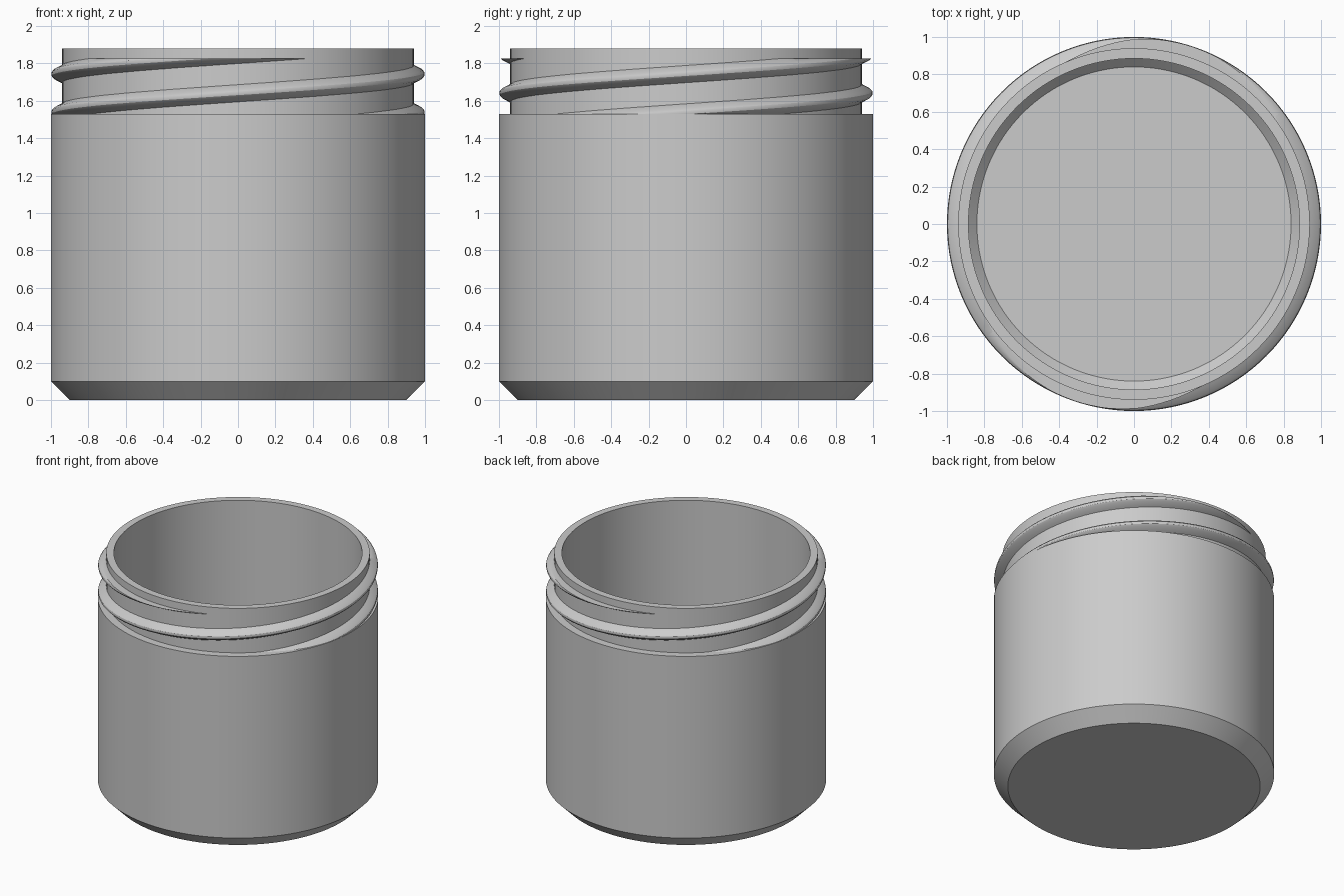
import bpy, bmesh, math

cube = bpy.data.objects.get("Cube")
if cube:
    bpy.data.objects.remove(cube, do_unlink=True)

SEGMENTS = 128
SHOULDER, THREAD_TOP = 1.53, 1.825
NECK_RADIUS = 0.94

grey = bpy.data.materials.new("plain grey")
grey.use_nodes = True
colour = (0.6, 0.6, 0.6, 1)
grey.diffuse_color = colour
grey.node_tree.nodes["Principled BSDF"].inputs["Base Color"].default_value = colour


def finish(bm, name):
    """Turn the bmesh into a smooth-shaded object with crisp edges."""
    bmesh.ops.recalc_face_normals(bm, faces=bm.faces)
    mesh = bpy.data.meshes.new(name)
    bm.to_mesh(mesh)
    bm.free()
    mesh.materials.append(grey)
    obj = bpy.data.objects.new(name, mesh)
    bpy.context.collection.objects.link(obj)
    bpy.ops.object.select_all(action='DESELECT')
    obj.select_set(True)
    bpy.context.view_layer.objects.active = obj
    bpy.ops.object.shade_smooth_by_angle(angle=math.radians(30))
    return obj


def ring(bm, radius, z):
    return [bm.verts.new((radius * math.cos(a), radius * math.sin(a), z))
            for a in (math.tau * i / SEGMENTS for i in range(SEGMENTS))]


def bridge(bm, first, second):
    n = len(first)
    for i in range(n):
        j = (i + 1) % n
        bm.faces.new((first[i], first[j], second[j], second[i]))


# Jar: underside, chamfer, wall, shoulder, neck, rim, hollow and floor
profile = [(0.9, 0), (1, 0.1), (1, SHOULDER), (NECK_RADIUS, SHOULDER),
           (NECK_RADIUS, 1.88), (0.885, 1.88), (0.885, 0.145), (0.84, 0.1)]
bm = bmesh.new()
rings = [ring(bm, r, z) for r, z in profile]
for low, high in zip(rings, rings[1:]):
    bridge(bm, low, high)
bm.faces.new(rings[0])
bm.faces.new(rings[-1])
finish(bm, "jar")

# Thread: two matching helical ridges, trimmed flat at the top and the shoulder
LEAD = 0.41
ridge = [(0.925, -0.055), (0.95, -0.04), (0.985, -0.022), (0.996, -0.01),
         (0.998, 0), (0.996, 0.01), (0.985, 0.022), (0.95, 0.04), (0.925, 0.055)]


def thread(name, start):
    bm = bmesh.new()
    sections = []
    for i in range(SEGMENTS + 1):
        t = i / SEGMENTS
        a = start + math.tau * t
        z = 1.4775 + LEAD * t
        sections.append([bm.verts.new((r * math.cos(a), r * math.sin(a), z + h))
                         for r, h in ridge])
    for first, second in zip(sections, sections[1:]):
        bridge(bm, first, second)
    bm.faces.new(sections[0])
    bm.faces.new(sections[-1])
    for height, direction in ((THREAD_TOP, 1), (SHOULDER - 0.01, -1)):
        bmesh.ops.bisect_plane(bm, geom=bm.verts[:] + bm.edges[:] + bm.faces[:],
                               plane_co=(0, 0, height), plane_no=(0, 0, direction),
                               clear_outer=True)
        bmesh.ops.holes_fill(bm, edges=[e for e in bm.edges if e.is_boundary], sides=0)
    finish(bm, name)


# The ridge passes its middle height of 1.64 at the front and again at the back
first_start = math.radians(270) - math.tau * (1.64 - 1.4775) / LEAD
thread("first_thread", first_start)
thread("second_thread", first_start + math.pi)
